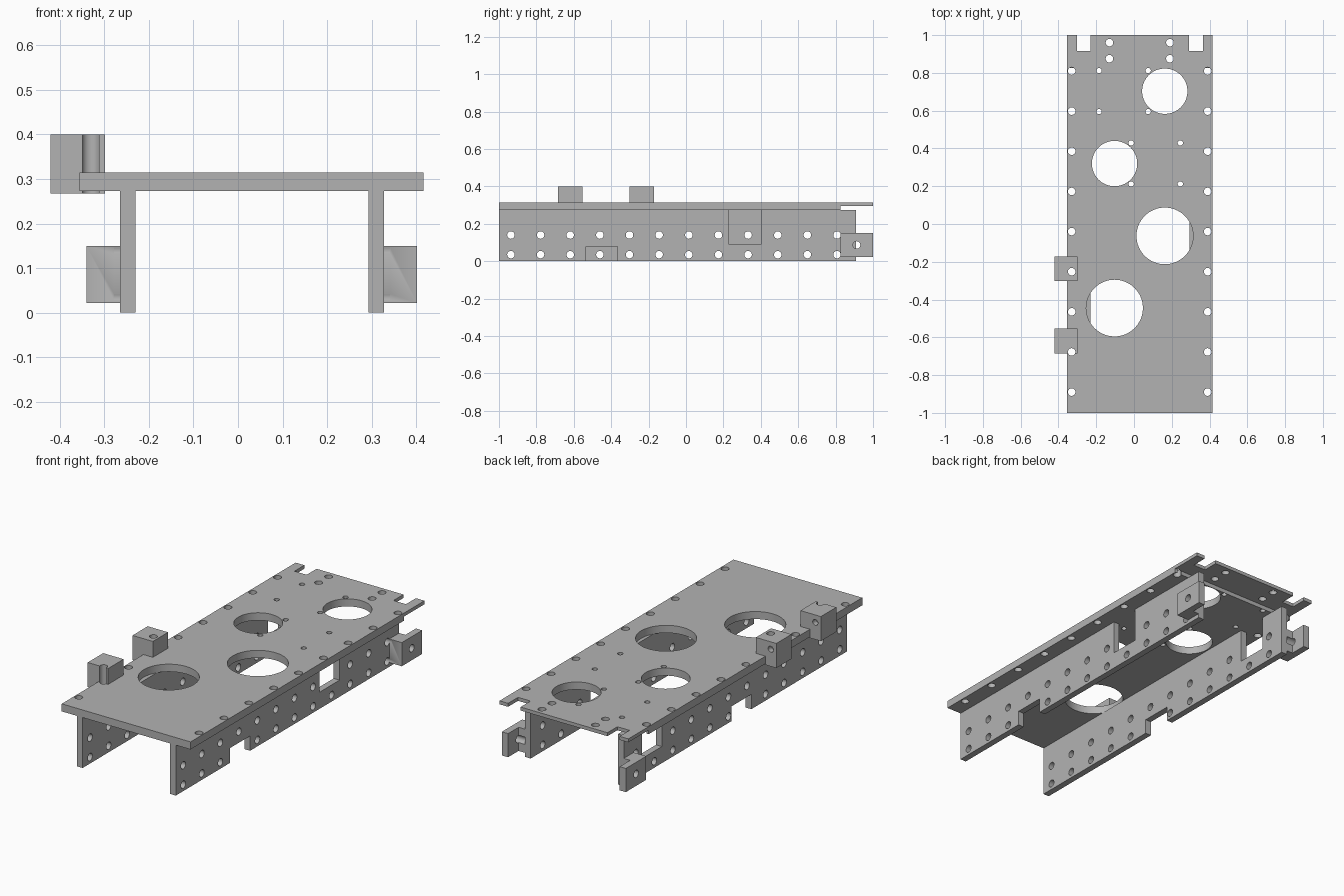
import bpy, bmesh, math
from mathutils import Matrix, Vector

cube = bpy.data.objects.get("Cube")
if cube:
    bpy.data.objects.remove(cube, do_unlink=True)

grey = bpy.data.materials.new("plain grey")
grey.use_nodes = True
colour = (0.45, 0.45, 0.45, 1)
grey.diffuse_color = colour
grey.node_tree.nodes["Principled BSDF"].inputs["Base Color"].default_value = colour


def add_box(bm, x, y, z):
    """Box from three (low, high) ranges."""
    size = [b - a for a, b in (x, y, z)]
    mid = Vector([(a + b) / 2 for a, b in (x, y, z)])
    bmesh.ops.create_cube(bm, size=1, matrix=Matrix.Translation(mid) @ Matrix.Diagonal((*size, 1)))


def add_rod(bm, axis, start, end, a, b, radius, sides=24):
    """Cylinder along an axis; a and b are its two other coordinates, in order."""
    mid = (start + end) / 2
    if axis == "X":
        turn, place = Matrix.Rotation(math.pi / 2, 4, "Y"), (mid, a, b)
    elif axis == "Y":
        turn, place = Matrix.Rotation(math.pi / 2, 4, "X"), (a, mid, b)
    else:
        turn, place = Matrix.Identity(4), (a, b, mid)
    bmesh.ops.create_cone(bm, cap_ends=True, segments=sides, radius1=radius, radius2=radius,
                          depth=end - start, matrix=Matrix.Translation(place) @ turn)


def make_object(name, bm):
    mesh = bpy.data.meshes.new(name)
    bm.to_mesh(mesh)
    bm.free()
    obj = bpy.data.objects.new(name, mesh)
    bpy.context.collection.objects.link(obj)
    return obj


def carve(name, solid, cutter):
    """Cut the cutter from the solid, keep only the finished part."""
    obj = make_object(name, solid)
    tool = make_object(name + "_cutter", cutter)
    tool.hide_render = True
    mod = obj.modifiers.new("cut", "BOOLEAN")
    mod.operation = "DIFFERENCE"
    mod.solver = "EXACT"
    mod.use_self = True
    mod.object = tool
    bpy.context.view_layer.update()
    graph = bpy.context.evaluated_depsgraph_get()
    mesh = bpy.data.meshes.new_from_object(obj.evaluated_get(graph))
    obj.modifiers.clear()
    obj.data = mesh
    bpy.data.objects.remove(tool, do_unlink=True)
    mesh.materials.clear()
    mesh.materials.append(grey)
    bpy.ops.object.select_all(action="DESELECT")
    obj.select_set(True)
    bpy.context.view_layer.objects.active = obj
    bpy.ops.object.shade_smooth_by_angle(angle=math.radians(30))
    return obj


HOLE = 0.02
STEP_Y = 0.826                                         # start of the thin rear tongue
edge_rows = [-0.89 + 0.2125 * i for i in range(9)]
wall_rows = [-0.936 + 0.1585 * i for i in range(12)]

# Deck with large openings, screw holes, rear slots and a thinner rear edge
solid, cut = bmesh.new(), bmesh.new()
add_box(solid, (-0.355, 0.416), (-1, 1), (0.273, 0.314))
add_box(cut, (-0.6, 0.6), (STEP_Y, 1.2), (0.1, 0.295))
for x in ((-0.303, -0.23), (0.29, 0.365)):
    add_box(cut, x, (0.915, 1.1), (0.2, 0.4))
for x, y, r in ((0.163, 0.703, 0.12), (-0.103, 0.32, 0.12),
                (0.163, -0.063, 0.15), (-0.103, -0.445, 0.15)):
    add_rod(cut, "Z", 0.2, 0.4, x, y, r, 64)
for x in (-0.33, 0.39):
    for y in edge_rows:
        add_rod(cut, "Z", 0.2, 0.4, x, y, HOLE)
for x in (-0.13, 0.19):
    for y in (0.875, 0.96):
        add_rod(cut, "Z", 0.2, 0.4, x, y, HOLE)
for left, low in ((-0.185, 0.595), (-0.015, 0.212)):
    for x in (left, left + 0.26):
        for y in (low, low + 0.217):
            add_rod(cut, "Z", 0.2, 0.4, x, y, 0.014)
carve("deck", solid, cut)


def drill_wall(bm, x):
    """Two rows of holes through a wall and slightly beyond it."""
    for y in wall_rows:
        for z in (0.035, 0.14):
            add_rod(bm, "X", x[0] - 0.013, x[1] + 0.013, y, z, HOLE)


# Side walls with a bottom notch and a window, and a rear bracket on each
for side, x, notch, bracket, lip in (
        ("right", (-0.265, -0.23), -0.18, (-0.34, -0.265), (-0.34, -0.303)),
        ("left", (0.293, 0.328), -0.535, (0.328, 0.402), (0.365, 0.402))):
    solid, cut = bmesh.new(), bmesh.new()
    add_box(solid, x, (-1, 0.91), (0, 0.273))
    add_box(cut, (x[0] - 0.05, x[1] + 0.05), (notch, notch + 0.17), (-0.1, 0.08))
    window = notch + 0.765
    add_box(cut, (x[0] - 0.05, x[1] + 0.05), (window, window + 0.17), (0.09, 0.4))
    drill_wall(cut, x)
    carve(side + "_wall", solid, cut)

    # Bracket: a block on the wall that thins to a lip behind it
    solid, cut = bmesh.new(), bmesh.new()
    add_box(solid, bracket, (STEP_Y, 1), (0.022, 0.15))
    gap = (lip[1], 0) if side == "right" else (0, lip[0])
    add_box(cut, gap, (0.91, 1.1), (-0.1, 0.3))
    add_rod(cut, "X", bracket[0] - 0.1, bracket[1] + 0.1, 0.912, 0.087, HOLE)
    drill_wall(cut, x)
    carve(side + "_rear_bracket", solid, cut)

# Mounting blocks on the deck edge, drilled by the edge holes and from behind
for name, y in (("front", (-0.685, -0.553)), ("middle", (-0.302, -0.172))):
    solid, cut = bmesh.new(), bmesh.new()
    add_box(solid, (-0.42, -0.298), y, (0.267, 0.4))
    for row in edge_rows:
        add_rod(cut, "Z", 0.2, 0.5, -0.33, row, HOLE)
    add_rod(cut, "Y", y[1] - 0.03, y[1] + 0.03, -0.387, 0.36, 0.016)
    carve(name + "_mounting_block", solid, cut)
